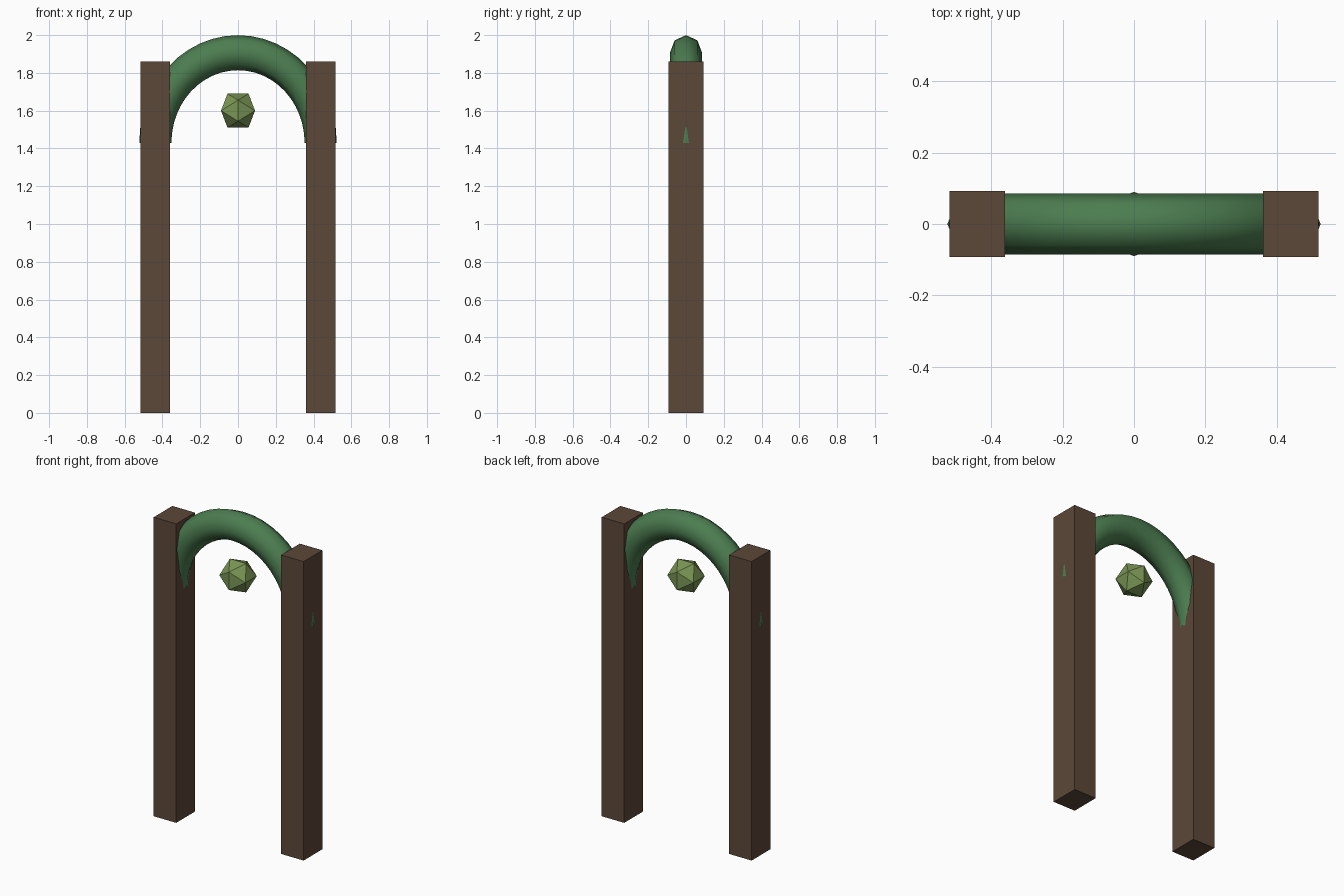
import bpy, bmesh
from math import sin, cos, pi, radians, sqrt

if "Cube" in bpy.data.objects:
    bpy.data.objects.remove(bpy.data.objects["Cube"])


def material(name, rgb):
    m = bpy.data.materials.new(name)
    m.diffuse_color = (*rgb, 1)
    m.use_nodes = True
    m.node_tree.nodes["Principled BSDF"].inputs["Base Color"].default_value = m.diffuse_color
    return m


def add_object(name, bm, mat):
    bmesh.ops.recalc_face_normals(bm, faces=bm.faces)
    mesh = bpy.data.meshes.new(name)
    bm.to_mesh(mesh)
    bm.free()
    mesh.materials.append(mat)
    ob = bpy.data.objects.new(name, mesh)
    bpy.context.collection.objects.link(ob)
    return ob


wood = material("wood", (0.107, 0.065, 0.040))
leaf = material("leaf_green", (0.072, 0.205, 0.080))
moss = material("moss_green", (0.195, 0.305, 0.090))

# Two square posts
for side, name in ((-1, "left_post"), (1, "right_post")):
    bm = bmesh.new()
    bmesh.ops.create_cube(bm, size=1)
    bmesh.ops.scale(bm, vec=(0.155, 0.184, 1.86), verts=bm.verts)
    bmesh.ops.translate(bm, vec=(side * 0.4385, 0, 0.93), verts=bm.verts)
    add_object(name, bm, wood)

# Arch: eight-sided half ring, slightly stretched in height, open at the ends
R, r, STRETCH, BASE = 0.4375, 0.085, 1.09, 1.43
SEGS, SIDES = 24, 8
bm = bmesh.new()
rings = []
for i in range(SEGS + 1):
    a = pi * i / SEGS
    ring = []
    for j in range(SIDES):
        b = 2 * pi * j / SIDES
        d = R + r * cos(b)
        ring.append(bm.verts.new((d * cos(a), r * sin(b), BASE + d * sin(a) * STRETCH)))
    rings.append(ring)
for p, q in zip(rings, rings[1:]):
    for j in range(SIDES):
        k = (j + 1) % SIDES
        bm.faces.new((p[j], p[k], q[k], q[j]))
arch = add_object("arch", bm, leaf)
bpy.context.view_layer.objects.active = arch
arch.select_set(True)
bpy.ops.object.shade_smooth_by_angle(angle=radians(60))

# Hanging bud: flat-faced icosahedron from three golden rectangles
t = 0.09
s = t / ((1 + sqrt(5)) / 2)
bm = bmesh.new()
for u in (-1, 1):
    for v in (-1, 1):
        for co in ((u * s, 0, v * t), (0, u * t, v * s), (u * t, v * s, 0)):
            bm.verts.new(co)
bmesh.ops.convex_hull(bm, input=bm.verts)
bmesh.ops.translate(bm, vec=(0, 0, 1.6), verts=bm.verts)
add_object("bud", bm, moss)
